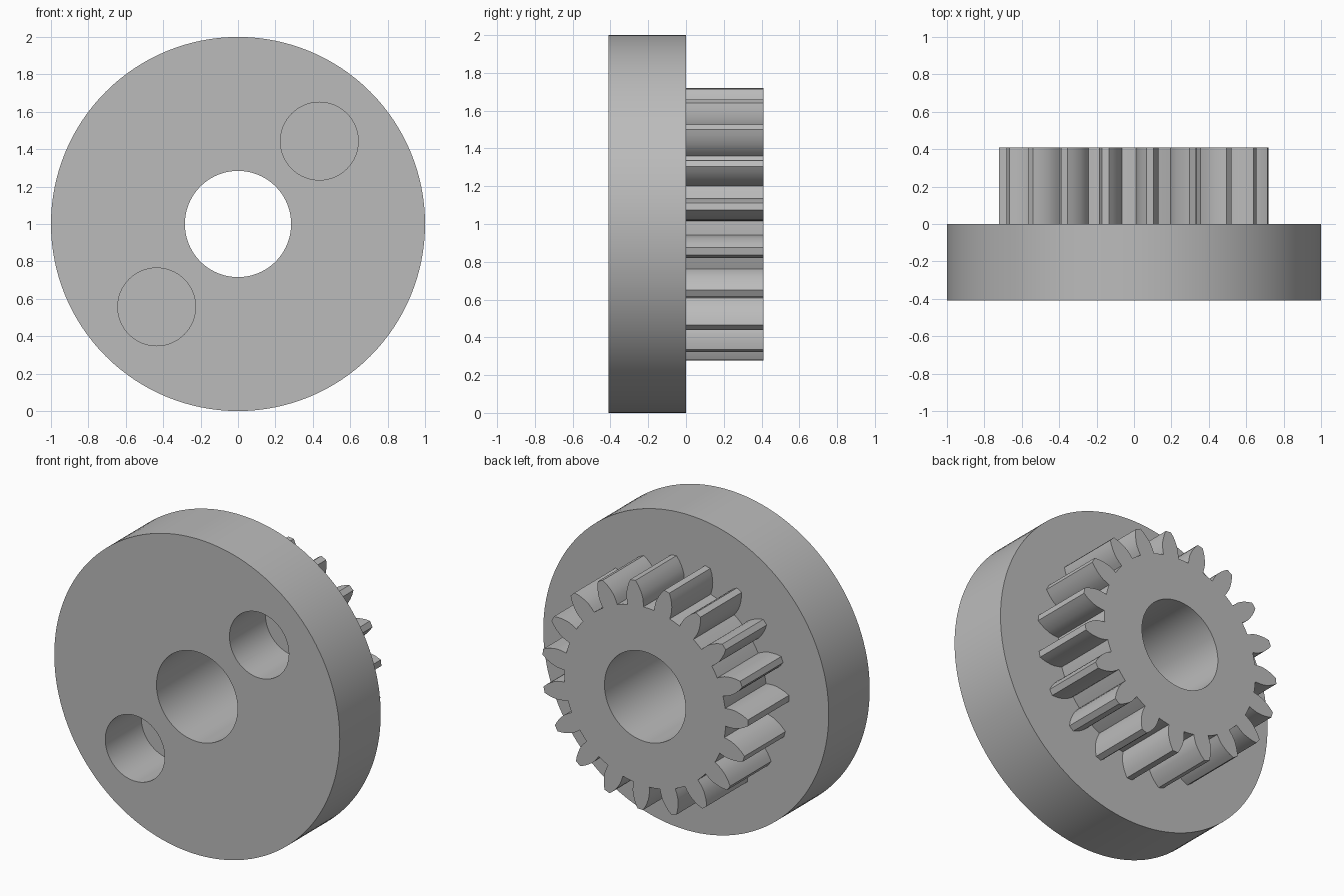
import bpy, bmesh, math

cube = bpy.data.objects.get("Cube")
if cube:
    bpy.data.objects.remove(cube, do_unlink=True)

grey = bpy.data.materials.new("plain_grey")
grey.use_nodes = True
COLOUR = (0.5, 0.5, 0.5, 1)
grey.diffuse_color = COLOUR
grey.node_tree.nodes["Principled BSDF"].inputs["Base Color"].default_value = COLOUR

CENTRE_Z = 1.0
HALF_DEPTH = 0.41


def prism(name, outline, y0, y1):
    """Extrude an (x, z) outline, centred on the axle, from y0 to y1."""
    bm = bmesh.new()
    front = bm.faces.new([bm.verts.new((x, y0, z + CENTRE_Z)) for x, z in outline])
    new = bmesh.ops.extrude_face_region(bm, geom=[front], use_keep_orig=True)["geom"]
    moved = [v for v in new if isinstance(v, bmesh.types.BMVert)]
    bmesh.ops.translate(bm, verts=moved, vec=(0, y1 - y0, 0))
    bmesh.ops.recalc_face_normals(bm, faces=bm.faces)
    mesh = bpy.data.meshes.new(name)
    bm.to_mesh(mesh)
    bm.free()
    mesh.materials.append(grey)
    obj = bpy.data.objects.new(name, mesh)
    bpy.context.collection.objects.link(obj)
    return obj


def circle(radius, cx=0, cz=0, sides=96):
    steps = [math.tau * i / sides for i in range(sides)]
    return [(cx + radius * math.cos(a), cz + radius * math.sin(a)) for a in steps]


def cut(obj, cutters):
    """Subtract the cutters, bake the result and smooth the round walls."""
    for cutter in cutters:
        mod = obj.modifiers.new("hole", "BOOLEAN")
        mod.operation = "DIFFERENCE"
        mod.solver = "EXACT"
        mod.object = cutter
    bpy.context.view_layer.update()
    graph = bpy.context.evaluated_depsgraph_get()
    baked = bpy.data.meshes.new_from_object(obj.evaluated_get(graph))
    obj.modifiers.clear()
    obj.data = baked
    bpy.ops.object.select_all(action="DESELECT")
    obj.select_set(True)
    bpy.context.view_layer.objects.active = obj
    bpy.ops.object.shade_smooth_by_angle(angle=math.radians(30))


# Tooth flank as (radius, half width), root to tip
TEETH = 19
ROOT = 0.566
FLANK = [(ROOT, 0.056), (0.59, 0.058), (0.62, 0.058), (0.645, 0.0535),
         (0.67, 0.0455), (0.695, 0.035), (0.722, 0.019)]


def gear_outline():
    pitch = math.tau / TEETH
    points = []
    for i in range(TEETH):
        mid = math.radians(6.8) + i * pitch
        tooth = [(r, mid - w / r) for r, w in FLANK]
        tooth += [(r, mid + w / r) for r, w in reversed(FLANK)]
        tooth.append((ROOT, mid + pitch / 2))
        points += [(r * math.sin(a), r * math.cos(a)) for r, a in tooth]
    return points


# Cutters: through bore and two blind pockets in the front
bore = prism("bore_cutter", circle(0.284), -1, 1)
pockets = [prism("pocket_cutter", circle(0.208, s * 0.435, s * 0.443, 64),
                 -HALF_DEPTH - 0.2, -HALF_DEPTH + 0.36) for s in (1, -1)]

# Wide front disc and the toothed gear behind it
disc = prism("disc", circle(1.0, sides=128), -HALF_DEPTH, 0)
cut(disc, [bore] + pockets)
gear = prism("gear", gear_outline(), 0, HALF_DEPTH)
cut(gear, [bore])

for cutter in [bore] + pockets:
    bpy.data.objects.remove(cutter, do_unlink=True)
